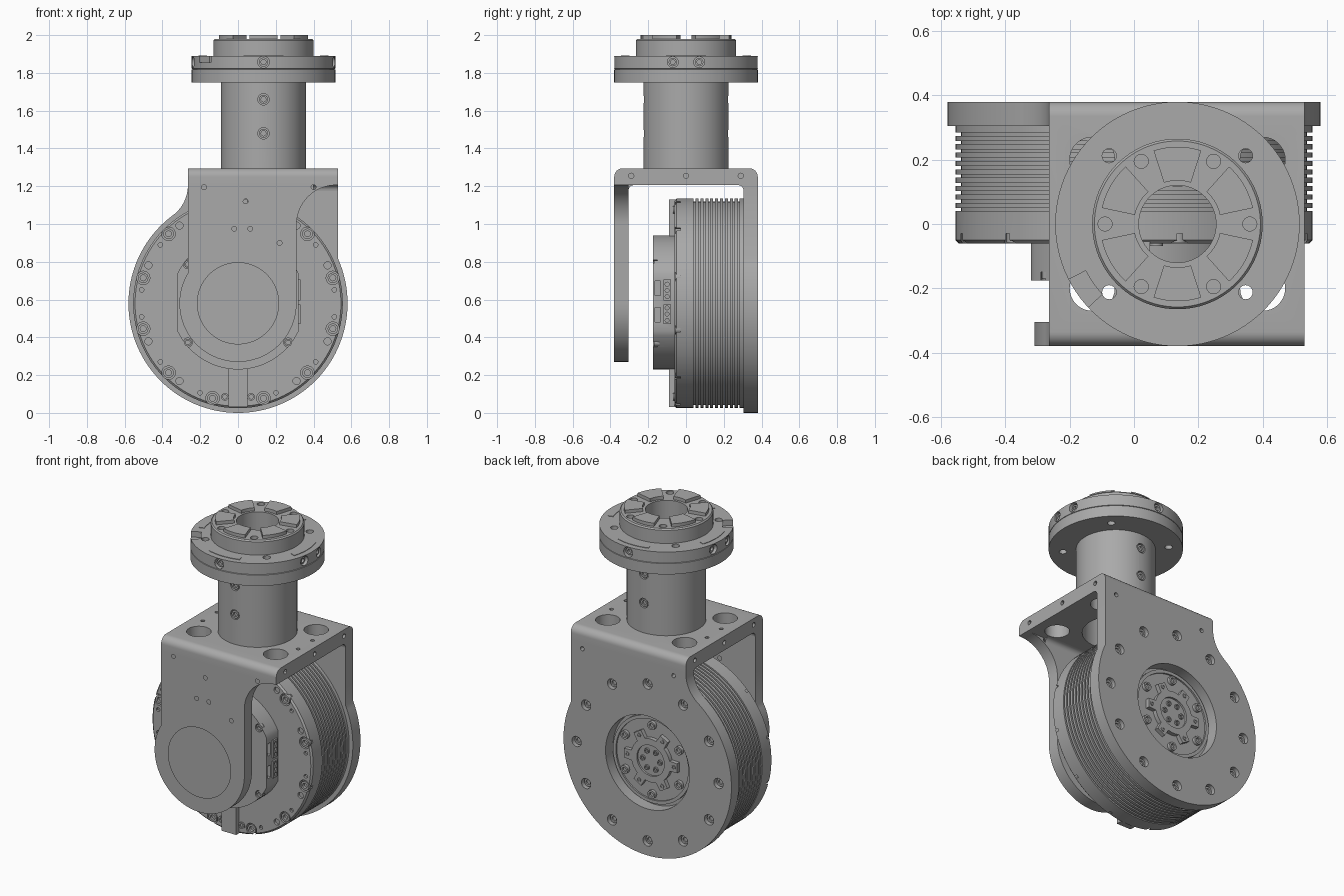
import bpy, bmesh, math
from math import cos, sin, radians

cube = bpy.data.objects.get("Cube")
if cube:
    bpy.data.objects.remove(cube)

grey = bpy.data.materials.new("machined_grey")
grey.use_nodes = True
COLOR = (0.40, 0.40, 0.40, 1)
grey.diffuse_color = COLOR
grey.node_tree.nodes["Principled BSDF"].inputs["Base Color"].default_value = COLOR

CZ = 0.58            # height of the motor axis
CX = 0.135           # column axis
TOP = 1.206          # underside of the bracket bridge
X0, X1 = -0.265, 0.53


def place(u, v, w, axis):
    return {"X": (w, u, v), "Y": (u, w, v), "Z": (u, v, w)}[axis]


def finish(name, bm):
    bmesh.ops.recalc_face_normals(bm, faces=bm.faces)
    mesh = bpy.data.meshes.new(name)
    bm.to_mesh(mesh)
    bm.free()
    mesh.materials.append(grey)
    ob = bpy.data.objects.new(name, mesh)
    bpy.context.collection.objects.link(ob)
    return ob


def select(obs):
    bpy.ops.object.select_all(action="DESELECT")
    for ob in obs:
        ob.select_set(True)
    bpy.context.view_layer.objects.active = obs[0]


def arc(cx, cy, r, a0, a1, n=12):
    steps = [radians(a0 + (a1 - a0) * i / n) for i in range(n + 1)]
    return [(cx + r * cos(a), cy + r * sin(a)) for a in steps]


def prism(name, pts, w0, w1, axis="Y"):
    bm = bmesh.new()
    lo, hi = ([bm.verts.new(place(u, v, w, axis)) for u, v in pts] for w in (w0, w1))
    bm.faces.new(lo)
    bm.faces.new(hi)
    for i in range(len(pts)):
        j = (i + 1) % len(pts)
        bm.faces.new((lo[i], lo[j], hi[j], hi[i]))
    return finish(name, bm)


def cyl(name, u, v, r, w0, w1, axis="Y", seg=20):
    return prism(name, arc(u, v, r, 0, 360, seg)[:-1], w0, w1, axis)


def lathe(name, profile, u, v, axis="Y", seg=96, closed=False):
    bm = bmesh.new()
    rings = []
    for r, w in profile:
        if r == 0:
            rings.append([bm.verts.new(place(u, v, w, axis))] * seg)
        else:
            rings.append([bm.verts.new(place(a, b, w, axis))
                          for a, b in arc(u, v, r, 0, 360, seg)[:-1]])
    pairs = list(zip(rings, rings[1:])) + ([(rings[-1], rings[0])] if closed else [])
    for a, b in pairs:
        for i in range(seg):
            j = (i + 1) % seg
            bm.faces.new(list(dict.fromkeys((a[i], a[j], b[j], b[i]))))
    return finish(name, bm)


def screw(u, v, r, w0, w1, axis="Y"):
    floor = w1 + (w0 - w1) * 0.5
    return lathe("screw", [(0, w0), (r, w0), (r, w1), (r * .55, w1), (r * .55, floor), (0, floor)],
                 u, v, axis, 16)


def join(name, obs):
    select(obs)
    bpy.ops.object.join()
    obs[0].name = name
    return obs[0]


def cut(target, cutters):
    tool = join("cutter", cutters)
    tool.hide_render = True
    mod = target.modifiers.new("holes", "BOOLEAN")
    mod.operation, mod.solver, mod.object = "DIFFERENCE", "EXACT", tool
    select([target])
    bpy.ops.object.modifier_apply(modifier=mod.name)
    bpy.data.objects.remove(tool)


def around(r, angles, cx=0, cy=CZ):
    return [(cx + r * cos(radians(a)), cy + r * sin(radians(a))) for a in angles]


def wedge(name, r0, r1, a, half, w0, w1):
    pts = arc(CX, 0, r1, a - half, a + half) + arc(CX, 0, r0, a + half, a - half)
    return prism(name, pts, w0, w1, "Z")


# Bracket bridge with rounded long edges, bore, large openings and end holes
bridge = prism("bracket_bridge", [(-.38, TOP), (.38, TOP)] + arc(.335, 1.25, .045, 0, 90, 8)
               + arc(-.335, 1.25, .045, 90, 180, 8), X0, X1, "X")
holes = [cyl("c", CX, 0, .19, 1.1, 1.4, "Z", 48)]
for sx in (-1, 1):
    holes += [cyl("c", CX + sx * .265, sy * .2, .07, 1.1, 1.4, "Z", 32) for sy in (-1, 1)]
    holes += [cyl("c", CX + sx * .33, sy * .07, .012, 1.25, 1.4, "Z", 12) for sy in (-1, 1)]
    edge = X1 if sx > 0 else X0
    holes += [cyl("c", y, 1.255, .014, edge - .03, edge + .03, "X", 12) for y in (-.29, 0, .29)]
cut(bridge, holes)
for name, s, end in (("front", -1, .4), ("back", 1, X1)):
    prism(name + "_inner_fillet", [(s * .305, TOP)] + arc(s * .275, TOP - .03, .03, 90, 90 - s * 90, 6),
          X0, end, "X")

# Front arm with a shallow round pocket
arm = prism("front_arm", [(X1, TOP), (X0, TOP)] + arc(0, CZ, .31, 148.7, 360, 48)
            + arc(.52, TOP - .21, .21, 180, 90, 16), -.38, -.305)
pocket = lathe("c", [(0, -.40), (.215, -.40), (.215, -.375), (.205, -.365), (.205, -.345), (0, -.345)], 0, CZ)
spots = [(-.18, 1.195), (.4, 1.195), (.04, 1.12), (-.02, .975), (.065, .975), (.22, .9)]
cut(arm, [pocket] + [cyl("c", x, z, .013, -.4, -.28, seg=12) for x, z in spots])

# Back plate: disc blending into the square neck, with a ring of bolts
plate = prism("back_plate", [(X1, TOP)] + arc(0, CZ, .58, 24, -233.4, 90)
              + arc(X0 - .2, TOP, .2, -53.4, 0, 12), .305, .38)
ring = around(.49, range(0, 360, 30))
cut(plate, [cyl("c", 0, CZ, .29, .2, .5, seg=64)]
    + [cyl("c", x, z, .032, .345, .45) for x, z in ring]
    + [cyl("c", x, 1.17, .013, .34, .45, seg=12) for x in (-.18, .45)])
join("back_plate_screws", [screw(x, z, .026, .34, .36) for x, z in ring])

# Motor body with cooling fins
profile = [(0, -.06), (.545, -.06), (.555, -.05)]
for i in range(10):
    y = .04 + i * .026
    profile += [(.555, y), (.538, y), (.538, y + .01), (.555, y + .01)]
body = lathe("motor_body", profile + [(.555, .306), (0, .306)], 0, CZ)
quad = lambda base: [a for b in base for a in (b, 180 - b, 180 + b, -b)]
main = around(.52, range(15, 360, 30))
cut(body, [cyl("c", x, z, .036, -.1, -.03) for x, z in main]
    + [cyl("c", x, z, .019, -.1, -.045, seg=16) for x, z in around(.515, quad([23, 53]))]
    + [cyl("c", x, z, .012, -.1, -.045, seg=12) for x, z in around(.515, quad([8, 37, 67]))])
join("motor_screws", [screw(x, z, .028, -.025, -.058) for x, z in main]
     + [screw(x, z, .02, -.05, -.068) for x, z in around(.5, quad([82]))])

# Cable ribs on the motor face
for name, z0, z1 in (("lower", .03, .3), ("upper", .86, 1.13)):
    prism(name + "_rib", [(-.05, z0), (.05, z0), (.05, z1), (-.05, z1)], -.09, -.055)

# Electronics housing: round with flat sides, ports on its left
side = math.degrees(math.acos(.32 / .355))
housing = prism("electronics_housing", arc(0, CZ + .005, .355, side, 180 - side, 32)
                + arc(0, CZ + .005, .355, 180 + side, 360 - side, 32), -.175, -.055)
corners = around(.337, quad([38]))
ports = [prism("c", [(y0, z - h), (y1, z - h), (y1, z + h), (y0, z + h)], .30, .34, "X")
         for z in (.52, .66) for y0, y1, h in ((-.165, -.135, .038),)]
cut(housing, ports + [cyl("c", x, z, .024, -.2, -.15, seg=16) for x, z in corners])
join("housing_screws", [screw(x, z, .02, -.14, -.17) for x, z in corners])
for i, (z0, z1) in enumerate(((.47, .575), (.595, .705))):
    head = prism("pin_header", [(-.12, z0), (-.08, z0), (-.08, z1), (-.12, z1)], .31, .33, "X")
    cut(head, [cyl("c", -.1, z0 + .02 + k * .033, .011, .32, .35, "X", 8) for k in range(3)])

# Output flange inside the back opening
lathe("output_disc", [(0, .3), (.27, .3), (.27, .335), (.25, .335), (.25, .325), (0, .325)], 0, CZ)
lathe("output_hub", [(0, .32), (.135, .32), (.135, .35), (.095, .35), (.095, .338), (0, .338)], 0, CZ)
fingers = []
for a in range(0, 360, 60):
    pts = around(.13, (a - 14, a + 14)) + around(.185, (a + 9, a - 9))
    fingers.append(prism("finger", pts, .32, .35))
join("output_fingers", fingers)
join("output_screws", [screw(x, z, .026, .32, .345) for x, z in around(.215, range(30, 360, 60))]
     + [screw(x, z, .016, .33, .348) for x, z in around(.06, range(0, 360, 60))]
     + [screw(x, z, .013, .34, .355) for x, z in around(.16, range(0, 360, 60))])

# Column tube with screws front and back
column = lathe("column", [(.19, 1.25), (.225, 1.25), (.225, 1.76), (.19, 1.76)], CX, 0, "Z", 80, True)
levels = (1.48, 1.66)
cut(column, [cyl("c", CX, z, .03, *sorted((s * .205, s * .25))) for s in (-1, 1) for z in levels])
join("column_screws", [screw(CX, z, .024, s * .2, s * .221) for s in (-1, 1) for z in levels])

# Top flange with bolt holes, side sockets and a small notch
flange = lathe("top_flange", [(.12, 1.75), (.38, 1.75), (.38, 1.818), (.375, 1.82), (.38, 1.822),
                              (.38, 1.89), (.265, 1.89), (.265, 1.972), (.258, 1.98), (.12, 1.98)],
               CX, 0, "Z", 96, True)
holes = [cyl("c", x, y, .022, 1.7, 1.95, "Z", 16) for x, y in around(.30, range(45, 360, 90), CX, 0)]
holes += [cyl("c", x, y, .022, 1.94, 2.1, "Z", 16) for x, y in around(.225, range(0, 360, 60), CX, 0)]
holes.append(wedge("c", .32, .40, 215, 8, 1.855, 1.95))
sockets = []
for s in (-1, 1):
    holes.append(cyl("c", CX, 1.857, .031, *sorted((s * .34, s * .45))))
    sockets.append(screw(CX, 1.857, .024, s * .335, s * .365))
    for y in (-.07, .07):
        holes.append(cyl("c", y, 1.857, .029, *sorted((CX + s * .34, CX + s * .45)), "X"))
        sockets.append(screw(y, 1.857, .022, CX + s * .335, CX + s * .362, "X"))
cut(flange, holes)
join("flange_sockets", sockets)

# Thin flange inserts and the six raised pads
join("flange_inserts", [wedge("insert", .315, .345, a, 18, 1.885, 1.893) for a in range(0, 360, 90)])
join("top_pads", [wedge("pad", .135, .24, a, 18, 1.97, 2.0) for a in range(30, 360, 60)])

# Smooth the round surfaces, keep the edges crisp
select([o for o in bpy.context.scene.objects if o.type == "MESH" and grey.name in o.data.materials])
bpy.ops.object.shade_smooth_by_angle(angle=radians(30))
